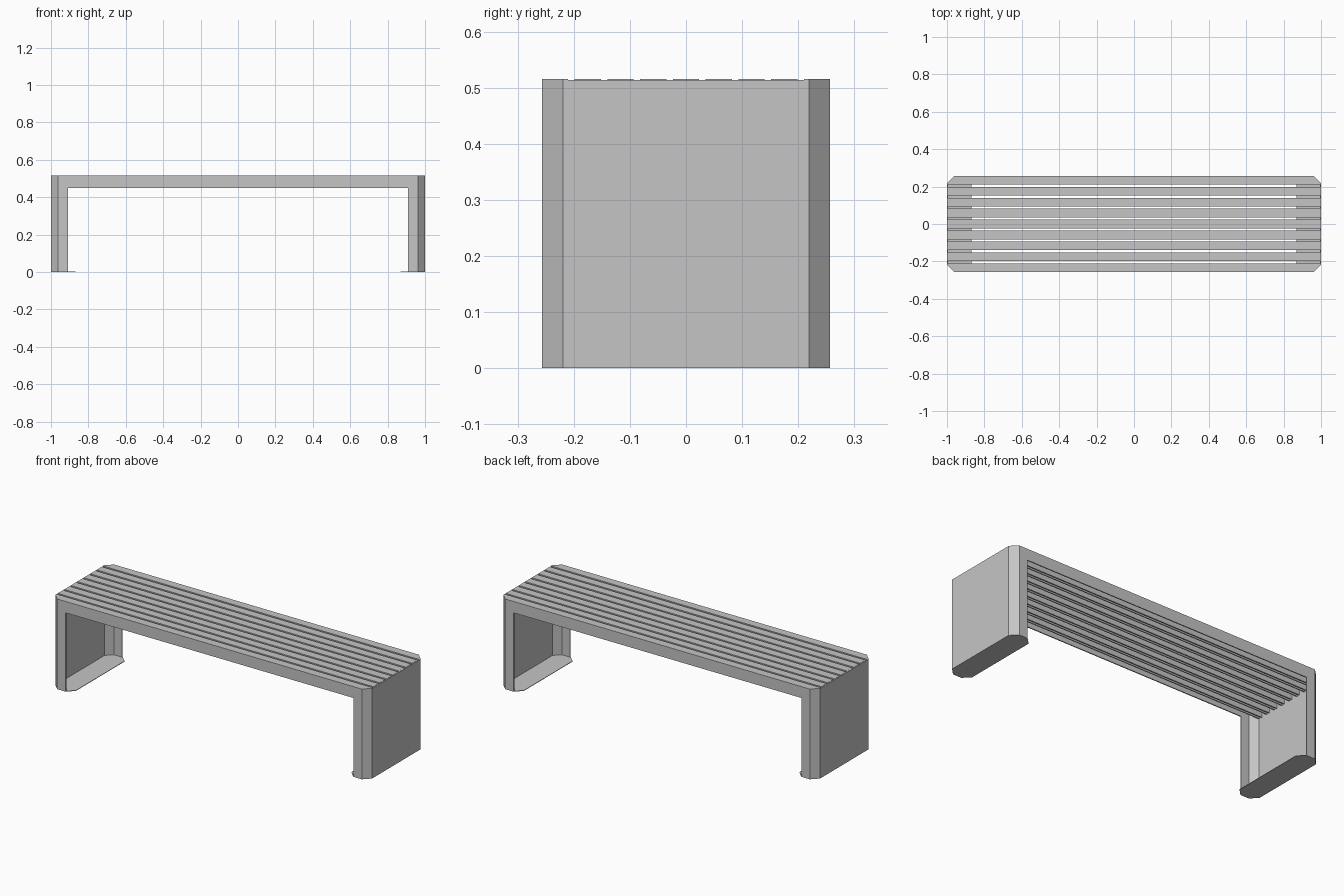
import bpy
import bmesh

if "Cube" in bpy.data.objects:
    bpy.data.objects.remove(bpy.data.objects["Cube"], do_unlink=True)

# Overall dimensions
HALF_L, HALF_W, HEIGHT = 1.0, 0.257, 0.515
CHAMFER = 0.038
FLANGE_X, FOOT_X = 0.908, 0.87
SHEET = 0.006
RAIL_Z = 0.45
SLATS, SLAT_W = 9, 0.047
PITCH = (2 * HALF_W - SLAT_W) / (SLATS - 1)

steel = bpy.data.materials.new("painted grey steel")
steel.use_nodes = True
grey = (0.56, 0.56, 0.56, 1)
steel.diffuse_color = grey
steel.node_tree.nodes["Principled BSDF"].inputs["Base Color"].default_value = grey


def add_prism(bm, points, z0, z1):
    """Extrude a plan outline between two heights."""
    face = bm.faces.new([bm.verts.new((x, y, z0)) for x, y in points])
    new = bmesh.ops.extrude_face_region(bm, geom=[face])["geom"]
    verts = [v for v in new if isinstance(v, bmesh.types.BMVert)]
    bmesh.ops.translate(bm, verts=verts, vec=(0, 0, z1 - z0))


def rect(x, y0, y1):
    return [(-x, y0), (x, y0), (x, y1), (-x, y1)]


def finish(name, bm):
    bmesh.ops.recalc_face_normals(bm, faces=bm.faces)
    mesh = bpy.data.meshes.new(name)
    bm.to_mesh(mesh)
    bm.free()
    mesh.materials.append(steel)
    obj = bpy.data.objects.new(name, mesh)
    bpy.context.collection.objects.link(obj)
    return obj


def half_section(inset):
    """Folded leg outline from the flange tip to the end panel, on the +y side."""
    w, l = HALF_W - inset, HALF_L - inset
    c = CHAMFER - inset * 0.6
    return [(FLANGE_X, w), (l - c, w), (l, w - c)]


def whole_section(inset):
    half = half_section(inset)
    return half + [(x, -y) for x, y in reversed(half)]


# Folded sheet legs with their foot plates
for side, sign in (("left", 1), ("right", -1)):
    bm = bmesh.new()
    wall = whole_section(0) + whole_section(SHEET)[::-1]
    add_prism(bm, [(sign * x, y) for x, y in wall], 0, HEIGHT - 0.001)
    finish(side + "_leg", bm)

    bm = bmesh.new()
    inner = HALF_W - CHAMFER
    plate = whole_section(0) + [(FOOT_X, -inner), (FOOT_X, inner)]
    add_prism(bm, [(sign * x, y) for x, y in plate], 0, SHEET / 2)
    finish(side + "_foot_plate", bm)

# Inner seat slats: channels open underneath
for i in range(1, SLATS - 1):
    y0 = -HALF_W + i * PITCH
    y1 = y0 + SLAT_W
    end = HALF_L - SHEET
    bm = bmesh.new()
    add_prism(bm, rect(end, y0, y1), HEIGHT - SHEET, HEIGHT)
    add_prism(bm, rect(end, y0, y0 + SHEET), RAIL_Z, HEIGHT - SHEET)
    add_prism(bm, rect(end, y1 - SHEET, y1), RAIL_Z, HEIGHT - SHEET)
    finish("seat_slat_%d" % i, bm)

# Edge rails: channels with chamfered ends, flush with the leg flanges
for side, sign in (("back", 1), ("front", -1)):
    inner = HALF_W - SLAT_W
    corner = half_section(0)[1:] + [(HALF_L, inner)]
    top = corner + [(-x, y) for x, y in reversed(corner)]
    bm = bmesh.new()
    add_prism(bm, [(x, sign * y) for x, y in top], HEIGHT - SHEET, HEIGHT)
    add_prism(bm, rect(FLANGE_X, sign * (HALF_W - SHEET), sign * HALF_W),
              RAIL_Z, HEIGHT - SHEET)
    add_prism(bm, rect(HALF_L - SHEET, sign * inner, sign * (inner + SHEET)),
              RAIL_Z, HEIGHT - SHEET)
    finish(side + "_edge_rail", bm)
